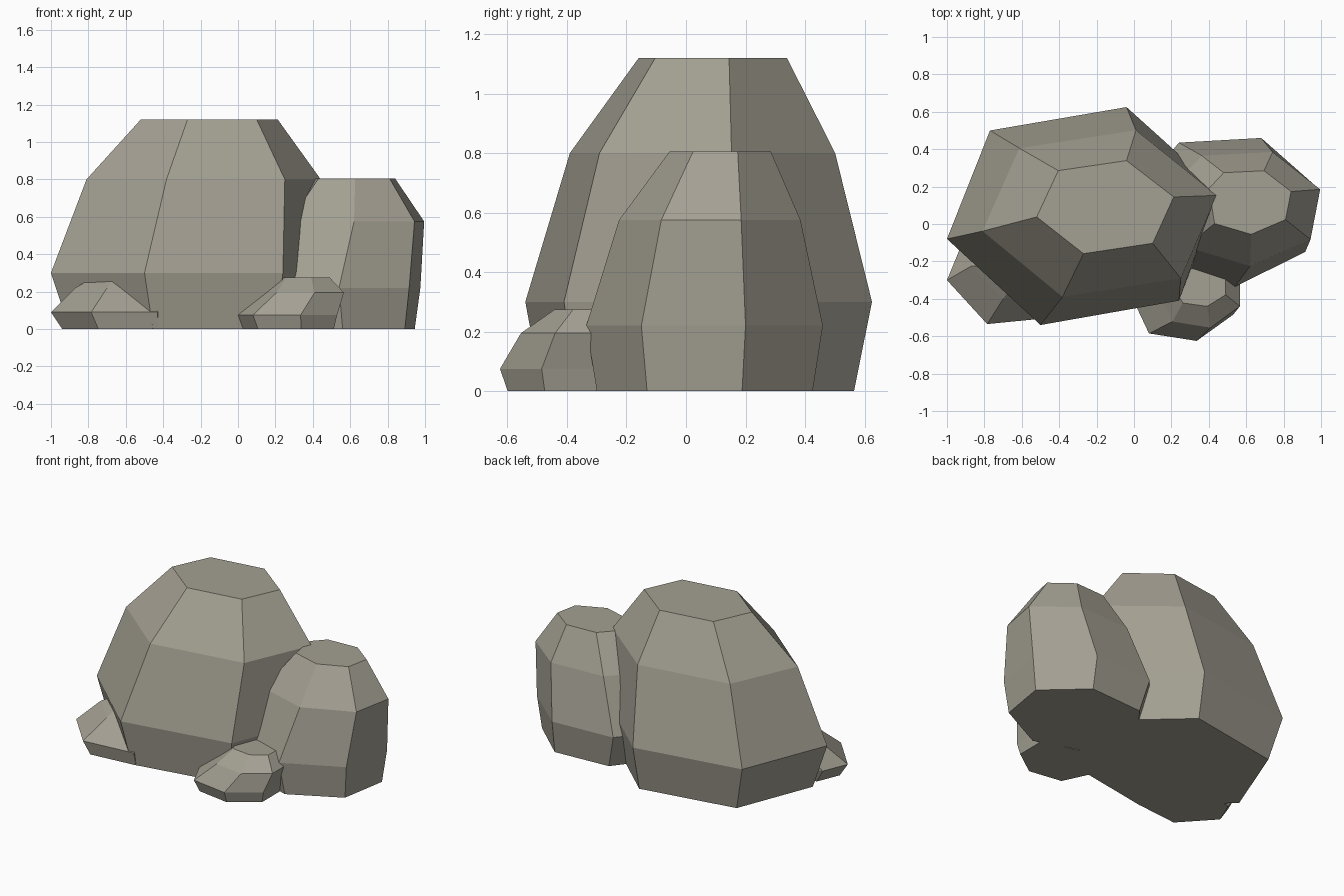
import bpy
import bmesh

# Remove the default cube only
default_cube = bpy.data.objects.get("Cube")
if default_cube:
    bpy.data.objects.remove(default_cube, do_unlink=True)

# Single stone colour
stone = bpy.data.materials.new("warm_grey_stone")
stone.use_nodes = True
stone_colour = (0.37, 0.35, 0.29, 1.0)
stone.diffuse_color = stone_colour
shader = next(node for node in stone.node_tree.nodes if node.type == "BSDF_PRINCIPLED")
shader.inputs["Base Color"].default_value = stone_colour
shader.inputs["Roughness"].default_value = 0.9


def build_rock(name, outline, levels):
    """Loft a faceted rock: the widest outline is scaled and shifted at each level.

    Each level holds height, x scale, x shift, y scale and y shift.
    """
    mesh_builder = bmesh.new()
    rings = []
    for height, scale_x, shift_x, scale_y, shift_y in levels:
        rings.append([
            mesh_builder.verts.new((x * scale_x + shift_x, y * scale_y + shift_y, height))
            for x, y in outline
        ])

    # Side facets between neighbouring rings
    count = len(outline)
    for lower, upper in zip(rings, rings[1:]):
        for i in range(count):
            j = (i + 1) % count
            mesh_builder.faces.new((lower[i], lower[j], upper[j], upper[i]))

    # Flat base and flat top
    mesh_builder.faces.new(list(reversed(rings[0])))
    mesh_builder.faces.new(rings[-1])
    bmesh.ops.recalc_face_normals(mesh_builder, faces=mesh_builder.faces[:])

    mesh = bpy.data.meshes.new(name)
    mesh_builder.to_mesh(mesh)
    mesh_builder.free()
    mesh.materials.append(stone)
    rock = bpy.data.objects.new(name, mesh)
    bpy.context.scene.collection.objects.link(rock)
    return rock


# Large main boulder
build_rock(
    "large_boulder",
    [(-1, -.08), (-.5, -.54), (.24, -.41), (.465, .17), (-.04, .625), (-.77, .5)],
    [(0, .89, -.01, .9, .002),
     (.3, 1, 0, 1, 0),
     (.8, .855, .045, .765, .023),
     (1.12, .5, -.02, .427, .072)],
)

# Medium boulder on the left side
build_rock(
    "medium_boulder",
    [(.54, -.335), (.915, -.15), (.975, .2), (.68, .46), (.24, .435),
     (.08, .24), (.14, -.2)],
    [(0, .885, .082, .912, .006),
     (.22, 1, 0, 1, 0),
     (.575, .862, .155, .767, .032),
     (.805, .49, .362, .428, .088)],
)

# Small stone in front, between the boulders
build_rock(
    "small_front_stone",
    [(-.04, -.33), (.08, -.585), (.335, -.625), (.53, -.485), (.53, -.25), (.1, -.15)],
    [(0, .9, .035, .89, -.043),
     (.075, 1, 0, 1, 0),
     (.195, .8, .142, .82, -.042),
     (.275, .51, .22, .44, -.165)],
)

# Small stone tucked under the large boulder
build_rock(
    "small_corner_stone",
    [(-1, -.3), (-.785, -.535), (-.43, -.5), (-.35, -.25), (-.6, -.05), (-.93, -.13)],
    [(0, .9, -.04, .9, -.03),
     (.09, 1, 0, 1, 0),
     (.22, .79, -.08, .75, 0),
     (.285, .5, -.26, .45, -.09)],
)
